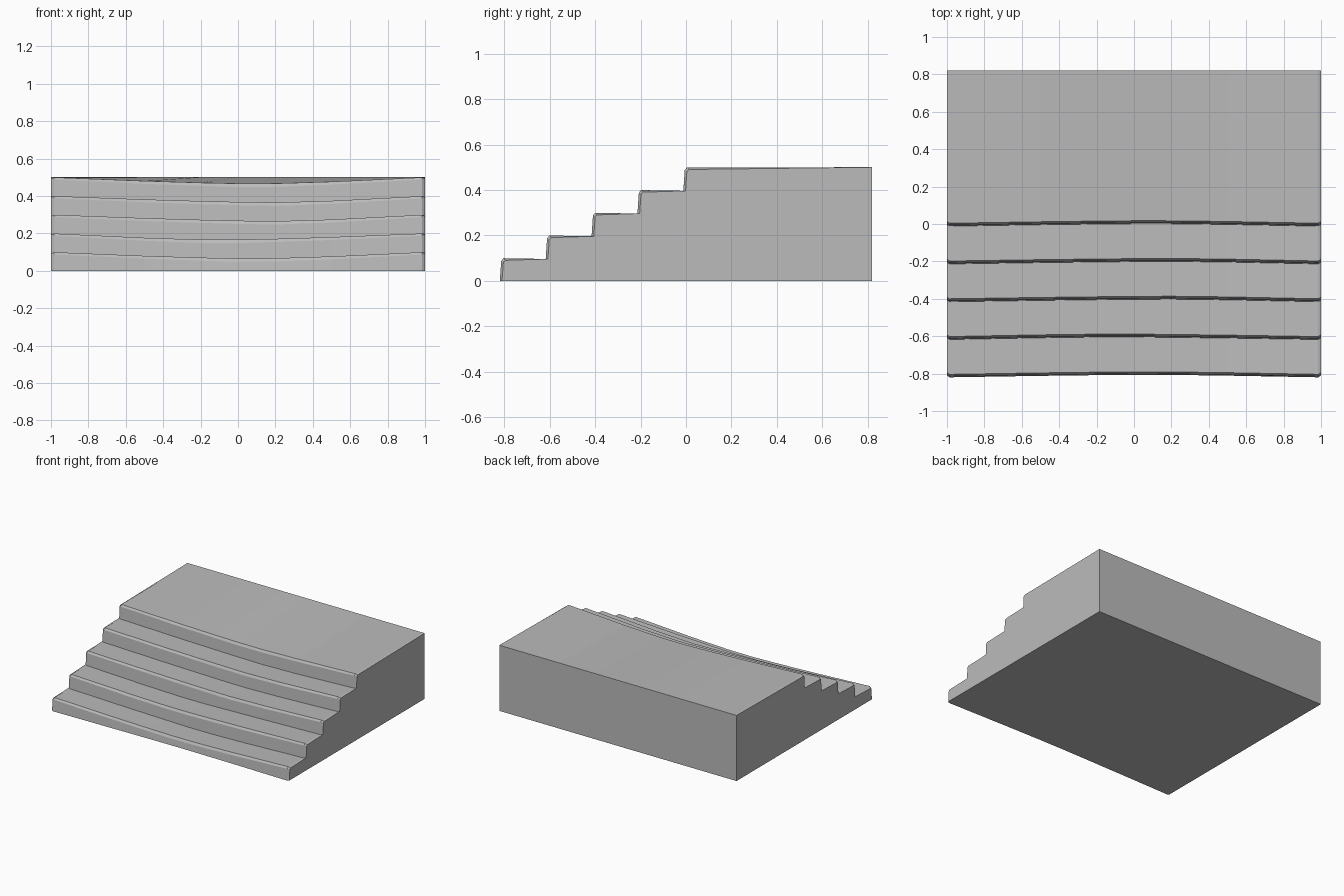
import bpy
import bmesh

if "Cube" in bpy.data.objects:
    bpy.data.objects.remove(bpy.data.objects["Cube"], do_unlink=True)

stone = bpy.data.materials.new("grey_stone")
stone.use_nodes = True
grey = (0.5, 0.5, 0.5, 1)
stone.diffuse_color = grey
stone.node_tree.nodes["Principled BSDF"].inputs["Base Color"].default_value = grey

STEPS, RISE, RUN, DEPTH = 5, 0.1, 0.202, 0.82
STATIONS = [-1, -0.985, -0.5, -0.2, 0.0, 0.2, 0.5, 0.985, 1]
WEAR_CENTRES = [0.08, -0.1, 0.2, 0.2, 0.1]


def wear(x, step):
    """How worn a step is at x: 0 at the ends, 1 at its lowest point."""
    c = WEAR_CENTRES[step]
    t = abs(x - c) / (1 - c if x > c else 1 + c)
    return 1 - min(t, 1) ** 1.4


def profile(x):
    """Stair cross-section at x, from the bottom back round to the top back."""
    end = 0.01 if abs(x) == 1 else 0      # chamfer at both sides
    points = [(DEPTH, 0)]
    floor = 0
    for i in range(STEPS):
        w = wear(x, i)
        y = -DEPTH + i * RUN + 0.014 * w + end
        top = (i + 1) * RISE - 0.035 * w
        points += [(y, floor),
                   (y + 0.006, top - 0.012 - 0.006 * w - end / 2),
                   (y + 0.016, top - end)]
        floor = top - 0.004
    points.append((DEPTH, STEPS * RISE))
    return points


# Worn staircase: skin the cross-sections together and cap both sides
bm = bmesh.new()
rings = [[bm.verts.new((x, y, z)) for y, z in profile(x)] for x in STATIONS]
count = len(rings[0])
for a, b in zip(rings, rings[1:]):
    for j in range(count):
        k = (j + 1) % count
        bm.faces.new((a[j], a[k], b[k], b[j]))
bm.faces.new(rings[0])
bm.faces.new(rings[-1])
bmesh.ops.recalc_face_normals(bm, faces=bm.faces)

mesh = bpy.data.meshes.new("worn_stairs")
bm.to_mesh(mesh)
bm.free()
mesh.materials.append(stone)
stairs = bpy.data.objects.new("worn_stairs", mesh)
bpy.context.collection.objects.link(stairs)
